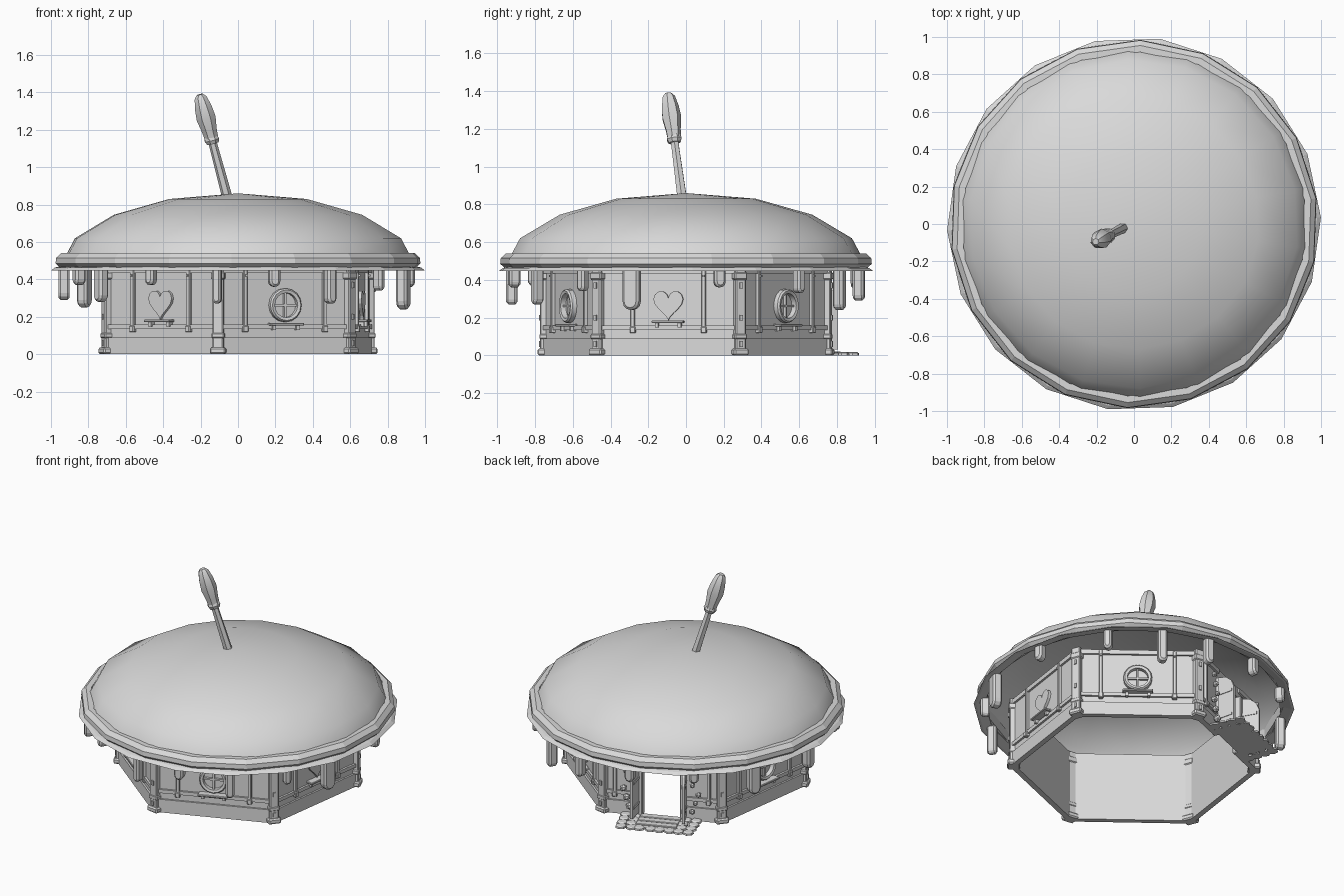
import bpy, bmesh, math, random
from mathutils import Matrix, Vector

random.seed(4)
cube = bpy.data.objects.get("Cube")
if cube:
    bpy.data.objects.remove(cube)

grey = bpy.data.materials.new("plain grey")
grey.use_nodes = True
COLOUR = (0.7, 0.7, 0.7, 1)
grey.diffuse_color = COLOUR
grey.node_tree.nodes["Principled BSDF"].inputs["Base Color"].default_value = COLOUR

APOTHEM = 0.66
HALF = APOTHEM * math.tan(math.pi / 6)


def side(az):
    """Local frame: x along the wall, y outward, z up."""
    return Matrix.Rotation(math.radians(az - 90), 4, "Z")


def finish(name, bm, matrix=Matrix(), smooth=None):
    bmesh.ops.recalc_face_normals(bm, faces=bm.faces)
    mesh = bpy.data.meshes.new(name)
    bm.to_mesh(mesh)
    bm.free()
    mesh.transform(matrix)
    mesh.materials.append(grey)
    ob = bpy.data.objects.new(name, mesh)
    bpy.context.collection.objects.link(ob)
    if smooth:
        bpy.ops.object.select_all(action="DESELECT")
        ob.select_set(True)
        bpy.context.view_layer.objects.active = ob
        bpy.ops.object.shade_smooth_by_angle(angle=math.radians(smooth))
    return ob


def box(name, matrix, centre, size, bevel=0):
    bm = bmesh.new()
    bmesh.ops.create_cube(bm, size=1, matrix=Matrix.Translation(centre) @ Matrix.Diagonal((*size, 1)))
    if bevel:
        bmesh.ops.bevel(bm, geom=bm.edges[:], offset=bevel, segments=1, affect="EDGES")
    return finish(name, bm, matrix)


def prism(name, matrix, outline, y0, y1):
    """Extrude an (x, z) outline from y0 to y1."""
    bm = bmesh.new()
    face = bm.faces.new([bm.verts.new((x, y0, z)) for x, z in outline])
    ext = bmesh.ops.extrude_face_region(bm, geom=[face])["geom"]
    bmesh.ops.translate(bm, vec=(0, y1 - y0, 0), verts=[v for v in ext if isinstance(v, bmesh.types.BMVert)])
    return finish(name, bm, matrix)


def lathe(name, profile, steps, matrix=Matrix(), phase=0, closed=False, smooth=None):
    """Spin (radius, z) points around z."""
    bm = bmesh.new()
    rings = []
    for r, z in profile:
        if r == 0:
            rings.append([bm.verts.new((0, 0, z))] * steps)
            continue
        angles = [math.radians(phase) + math.tau * i / steps for i in range(steps)]
        rings.append([bm.verts.new((r * math.cos(a), r * math.sin(a), z)) for a in angles])
    pairs = list(zip(rings, rings[1:])) + ([(rings[-1], rings[0])] if closed else [])
    for a, b in pairs:
        for i in range(steps):
            j = (i + 1) % steps
            bm.faces.new(list(dict.fromkeys((a[i], a[j], b[j], b[i]))))
    return finish(name, bm, matrix, smooth)


def circle(radius, cz, count, start=0.0, sweep=math.tau):
    return [(radius * math.cos(start + sweep * i / count), cz + radius * math.sin(start + sweep * i / count))
            for i in range(count)]


# Roof: open dome, faceted rim and thin flared skirt
lathe("roof_dome", [(0.935, 0.52), (0.92, 0.545), (0.88, 0.62), (0.67, 0.745), (0.37, 0.83), (0, 0.86)],
      18, phase=12, smooth=50)
lathe("roof_rim", [(0.92, 0.54), (0.955, 0.54), (0.982, 0.515), (0.985, 0.485), (0.96, 0.462), (0.92, 0.47)],
      18, phase=8, closed=True)
lathe("roof_skirt", [(0.93, 0.475), (0.98, 0.463), (1.0, 0.448), (0.985, 0.448), (0.93, 0.462)],
      18, phase=2, closed=True)

# Icing drips around the eave: angle, lowest point, width
DRIPS = [(-97, 0.27, 0.05), (-78, 0.36, 0.06), (-58, 0.27, 0.055), (-36, 0.34, 0.05), (-18, 0.24, 0.09),
         (11, 0.36, 0.06), (40, 0.33, 0.05), (61, 0.24, 0.06), (80, 0.29, 0.06), (103, 0.35, 0.06),
         (128, 0.37, 0.06), (152, 0.25, 0.08), (180, 0.29, 0.075), (204, 0.37, 0.06), (218, 0.28, 0.07),
         (240, 0.37, 0.05)]
for az, low, w in DRIPS:
    r = w / 2
    outline = [(r, 0.47), (-r, 0.47)] + circle(r, low + r, 6, math.pi, math.pi) + [(r, low + r)]
    drip = prism("icing_drip", side(az), outline, 0.9, 0.96)
    bevel = drip.modifiers.new("soft edge", "BEVEL")
    bevel.width, bevel.segments, bevel.limit_method = 0.012, 1, "ANGLE"
    bevel.angle_limit = math.radians(50)

# Tilted stick on top of the roof
axis = Vector((-0.15, -0.075, 0.56))
lean = Matrix.Translation((-0.055, -0.02, 0.83)) @ axis.to_track_quat("Z", "Y").to_matrix().to_4x4()
lathe("stick_shaft", [(0, 0), (0.028, 0), (0.022, 0.33), (0, 0.33)], 6, lean)
lathe("stick_collar", [(0, 0.31), (0.034, 0.31), (0.042, 0.33), (0.036, 0.35), (0, 0.35)], 8, lean)
lathe("stick_head", [(0, 0.34), (0.038, 0.34), (0.041, 0.38), (0.053, 0.45), (0.047, 0.51), (0.034, 0.565),
                     (0.018, 0.583), (0, 0.583)], 7, lean, smooth=35)

# Corner posts
for az in range(22, 382, 60):
    m = side(az)
    box("corner_post", m, (0, 0.75, 0.24), (0.06, 0.055, 0.48), 0.006)
    box("post_foot", m, (0, 0.75, 0.018), (0.085, 0.08, 0.036), 0.008)
    box("post_collar", m, (0, 0.75, 0.10), (0.07, 0.062, 0.03), 0.006)
    box("post_cap", m, (0, 0.75, 0.42), (0.072, 0.066, 0.04), 0.006)
    for z in (0.06, 0.2, 0.37):
        box("post_peg", m, (0, 0.779, z), (0.016, 0.012, 0.03))


def wall_piece(m, x0, x1):
    mid, w = (x0 + x1) / 2, x1 - x0
    box("wall", m, (mid, APOTHEM - 0.012, 0.235), (w, 0.024, 0.47))
    box("wall_skirting", m, (mid, APOTHEM, 0.045), (w, 0.024, 0.09))
    box("wall_rail", m, (mid, APOTHEM + 0.004, 0.146), (w, 0.02, 0.024))
    box("wall_top_rail", m, (mid, APOTHEM + 0.004, 0.45), (w, 0.02, 0.03))


def battens(m, xs):
    for x in xs:
        box("wall_batten", m, (x, APOTHEM + 0.008, 0.29), (0.022, 0.022, 0.34), 0.003)
        box("batten_foot", m, (x, APOTHEM + 0.01, 0.135), (0.03, 0.03, 0.035), 0.004)
        box("batten_peg", m, (x, APOTHEM + 0.022, 0.42), (0.012, 0.012, 0.012))


def sill(m, z, w):
    box("window_sill", m, (0, APOTHEM + 0.025, z), (w, 0.05, 0.014), 0.003)
    for x in (-w * 0.36, w * 0.36):
        box("sill_bracket", m, (x, APOTHEM + 0.015, z - 0.018), (0.018, 0.03, 0.026))


def round_window(az):
    m = side(az)
    turn = m @ Matrix.Translation((0, APOTHEM, 0.262)) @ Matrix.Rotation(-math.pi / 2, 4, "X")
    lathe("window_ring", [(0.066, 0), (0.09, 0), (0.09, 0.025), (0.082, 0.034), (0.066, 0.03)],
          16, turn, closed=True, smooth=35)
    box("window_bar", m, (0, APOTHEM + 0.008, 0.262), (0.012, 0.016, 0.14))
    box("window_bar", m, (0, APOTHEM + 0.008, 0.262), (0.14, 0.016, 0.012))
    sill(m, 0.16, 0.19)


def heart_window(az):
    m = side(az)
    outline = []
    for i in range(24):
        t = math.tau * i / 24
        x = 0.079 * math.sin(t) ** 3
        z = 13 * math.cos(t) - 5 * math.cos(2 * t) - 2 * math.cos(3 * t) - math.cos(4 * t)
        outline.append((x, 0.276 + z * 0.0054))
    prism("heart_window", m, outline, APOTHEM - 0.01, APOTHEM + 0.018)
    sill(m, 0.178, 0.17)


# Five plain walls with alternating windows
for az, add_window, gap in ((-68, round_window, 0.23), (52, round_window, 0.23), (172, round_window, 0.23),
                            (-8, heart_window, 0.19), (-128, heart_window, 0.19)):
    wall_piece(side(az), -HALF, HALF)
    battens(side(az), (-gap, gap))
    add_window(az)

# Door wall with opening, frame and two open leaves
door = side(112)
for s in (-1, 1):
    wall_piece(door, *sorted((s * 0.135, s * HALF)))
    battens(door, [s * 0.3])
    box("door_jamb", door, (s * 0.135, APOTHEM, 0.2), (0.03, 0.06, 0.4), 0.005)
    leaf = door @ Matrix.Translation((s * 0.15, APOTHEM + 0.02, 0)) @ Matrix.Rotation(s * math.radians(-8) + math.pi / 2, 4, "Z")
    outline = [(0, 0.03), (0.12, 0.03), (0.12, 0.29), (0.1, 0.34), (0.06, 0.375), (0, 0.39)]
    prism("door_leaf", leaf, outline, -0.009, 0.009)
    for z in (0.1, 0.27):
        box("door_strap", leaf, (0.055, 0, z), (0.1, 0.026, 0.018))
    # Flowers climbing beside the door
    for k in range(6):
        bm = bmesh.new()
        spot = (s * (0.2 + 0.02 * (k % 3)), APOTHEM + 0.035, 0.07 + 0.06 * k)
        bmesh.ops.create_icosphere(bm, subdivisions=1, radius=random.uniform(0.016, 0.026),
                                   matrix=Matrix.Translation(spot))
        finish("flower", bm, door)
box("door_lintel", door, (0, APOTHEM - 0.012, 0.435), (0.28, 0.03, 0.07))

# Cobbled doorstep
box("doorstep", door, (0, 0.765, 0.006), (0.3, 0.2, 0.012))
for row in range(4):
    for col in range(8):
        x, y = -0.22 + col * 0.063, 0.69 + row * 0.058
        if abs(x) < 0.13 and row < 3:
            continue
        spot = Matrix.Translation((x + random.uniform(-0.008, 0.008), y, 0)) @ Matrix.Rotation(random.random(), 4, "Z")
        lathe("cobble", [(0, 0), (0.036, 0), (0.034, 0.012), (0.024, 0.018), (0, 0.018)], 7, door @ spot)
for row in range(3):
    box("step_plank", door, (0, 0.70 + row * 0.055, 0.013), (0.26, 0.048, 0.014), 0.003)
